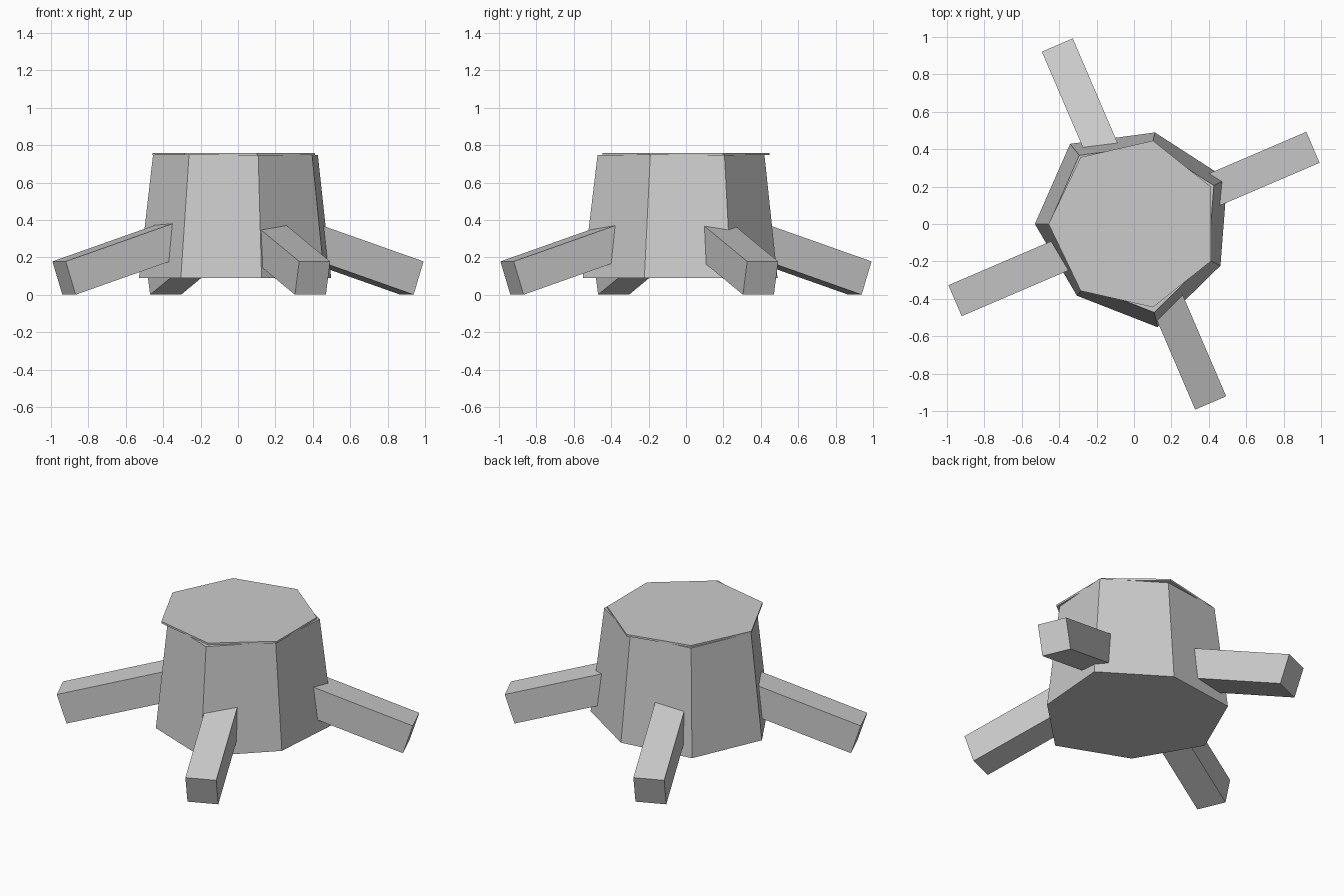
import bpy, bmesh
from math import cos, sin, pi, radians
from mathutils import Matrix

if "Cube" in bpy.data.objects:
    bpy.data.objects.remove(bpy.data.objects["Cube"], do_unlink=True)

grey = bpy.data.materials.new("plain grey")
grey.use_nodes = True
COLOUR = (0.6, 0.6, 0.6, 1)
grey.diffuse_color = COLOUR
grey.node_tree.nodes["Principled BSDF"].inputs["Base Color"].default_value = COLOUR


def finish(name, bm):
    bmesh.ops.recalc_face_normals(bm, faces=bm.faces)
    mesh = bpy.data.meshes.new(name)
    bm.to_mesh(mesh)
    bm.free()
    mesh.materials.append(grey)
    obj = bpy.data.objects.new(name, mesh)
    bpy.context.scene.collection.objects.link(obj)
    return obj


def prism(name, low_radii, taper, z0, z1):
    """Closed polygonal drum whose corners start at -x and run clockwise."""
    bm = bmesh.new()
    count = len(low_radii)
    rings = []
    for z, scale in ((z0, 1), (z1, taper)):
        ring = []
        for i, r in enumerate(low_radii):
            a = pi - 2 * pi * i / count
            ring.append(bm.verts.new((r * scale * cos(a), r * scale * sin(a), z)))
        rings.append(ring)
    low, high = rings
    bm.faces.new(low)
    bm.faces.new(high)
    for i in range(count):
        j = (i + 1) % count
        bm.faces.new((low[i], low[j], high[j], high[i]))
    return finish(name, bm)


# Stump body: seven uneven corners, narrowing upwards
prism("trunk", [0.53, 0.548, 0.502, 0.553, 0.513, 0.566, 0.49], 0.857, 0.09, 0.748)

# Thin cut surface on top
prism("cut_top", [0.457] * 7, 1, 0.747, 0.759)

# Four sloping square roots, evenly spaced
LENGTH, WIDTH, HEIGHT = 0.75, 0.18, 0.187
for i, side in enumerate(("left", "back", "right", "front")):
    bm = bmesh.new()
    bmesh.ops.create_cube(bm, size=1)
    place = (Matrix.Rotation(radians(23.2 + 90 * i), 4, "Z")
             @ Matrix.Translation((1.012, 0, 0.09))
             @ Matrix.Rotation(radians(18), 4, "Y")
             @ Matrix.Translation((-LENGTH / 2, 0, 0))
             @ Matrix.Diagonal((LENGTH, WIDTH, HEIGHT, 1)))
    bmesh.ops.transform(bm, matrix=place, verts=bm.verts)
    finish(side + "_root", bm)
